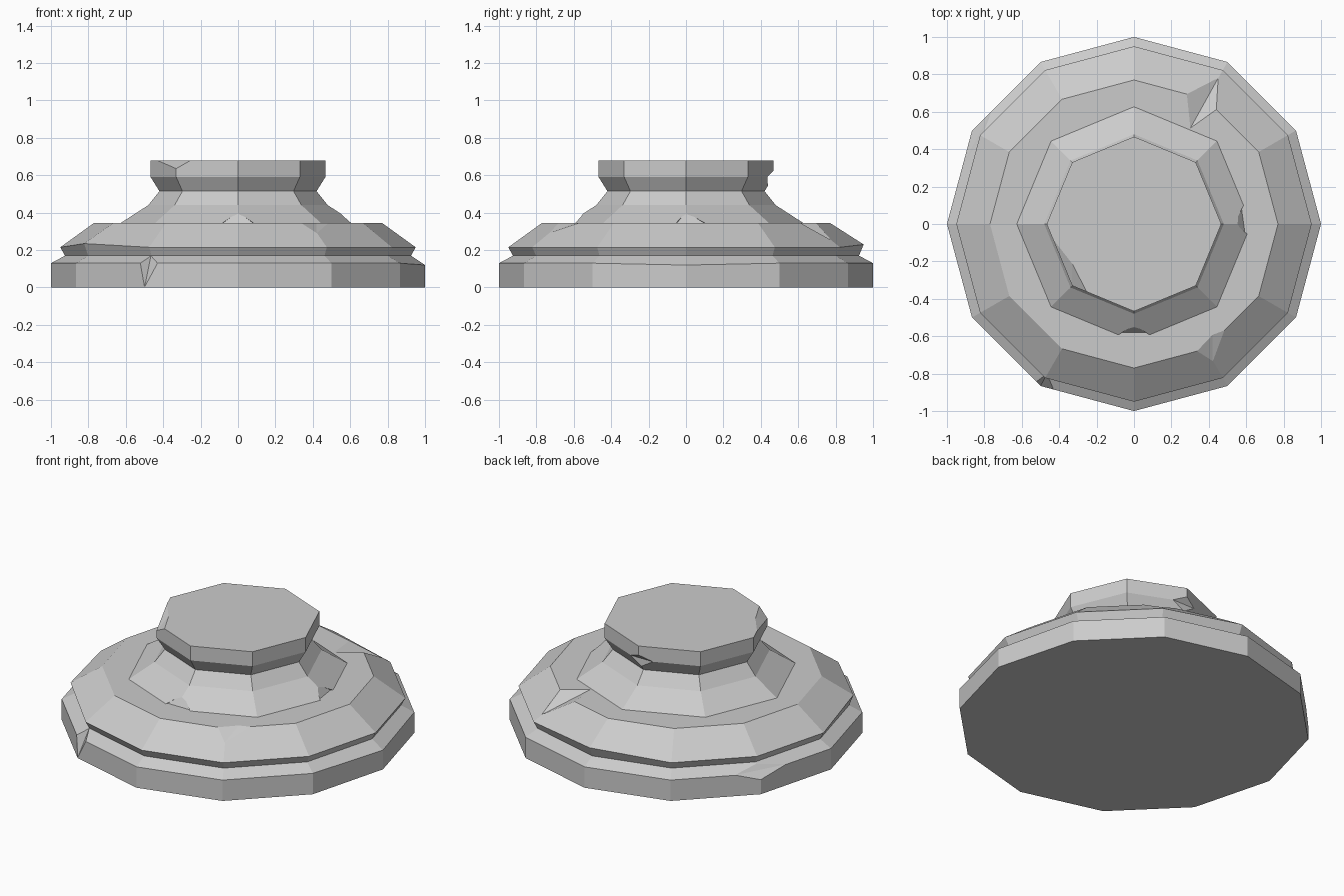
import bpy, bmesh
from math import cos, sin, tau
from mathutils import Vector

cube = bpy.data.objects.get("Cube")
if cube:
    bpy.data.objects.remove(cube)

stone = bpy.data.materials.new("grey_stone")
stone.use_nodes = True
stone.diffuse_color = (0.6, 0.6, 0.6, 1)
stone.node_tree.nodes["Principled BSDF"].inputs["Base Color"].default_value = (0.6, 0.6, 0.6, 1)


def add_object(name, bm):
    bmesh.ops.recalc_face_normals(bm, faces=bm.faces)
    mesh = bpy.data.meshes.new(name)
    bm.to_mesh(mesh)
    bm.free()
    mesh.materials.append(stone)
    obj = bpy.data.objects.new(name, mesh)
    bpy.context.collection.objects.link(obj)
    return obj


def turned(name, sides, profile, nudges=()):
    """Faceted solid from (radius, height) rings; nudges shift single corners in z."""
    bm = bmesh.new()
    rings = [[bm.verts.new((r * cos(tau * i / sides), r * sin(tau * i / sides), z))
              for i in range(sides)] for r, z in profile]
    for low, high in zip(rings, rings[1:]):
        for i in range(sides):
            j = (i + 1) % sides
            bm.faces.new((low[i], low[j], high[j], high[i]))
    bm.faces.new(rings[0])
    bm.faces.new(rings[-1])
    for ring, corner, dz in nudges:
        rings[ring][corner].co.z += dz
    return add_object(name, bm)


def chip(target, points):
    """Break away the convex hull of the given points."""
    bm = bmesh.new()
    for p in points:
        bm.verts.new(p)
    bmesh.ops.convex_hull(bm, input=bm.verts)
    cutter = add_object("chip_cutter", bm)
    cutter.hide_render = True
    mod = target.modifiers.new("chip", 'BOOLEAN')
    mod.operation = 'DIFFERENCE'
    mod.solver = 'EXACT'
    mod.object = cutter
    bpy.context.view_layer.objects.active = target
    bpy.ops.object.modifier_apply(modifier=mod.name)
    bpy.data.objects.remove(cutter)


# Twelve-sided stepped plinth
plinth = turned("plinth", 12,
                [(1, 0), (1, .13), (.925, .17), (.95, .215), (.77, .345)],
                [(3, 7, .02), (3, 3, .015), (1, 0, -.01)])

# Eight-sided flared neck
neck = turned("neck", 8,
              [(.63, .343), (.48, .44), (.42, .515), (.467, .59), (.467, .68)])

# Chips in the plinth: front foot, back rim, two on the upper shoulder
chip(plinth, [(-.5, -.867, 0), (-.465, -.80, .172), (-.53, -.848, .13),
              (-.43, -.885, .13), (-.55, -.98, .2)])
chip(plinth, [(-.867, .5, .09), (-.76, .607, .131), (-.914, .32, .131),
              (-.81, .468, .162), (-.95, .55, .2)])
chip(plinth, [(.30, .51, .346), (.45, .78, .25), (.28, .70, .346),
              (.44, .61, .346), (.42, .73, .5)])
chip(plinth, [(.33, -.685, .346), (.42, -.735, .29), (.50, -.56, .346),
              (.42, -.59, .346), (.45, -.75, .5)])

# Chips in the neck: left and front foot, top corner, back lip
chip(neck, [(.58, .12, .33), (.605, -.06, .33), (.545, 0, .405),
            (.75, .12, .33), (.75, -.12, .33), (.75, 0, .45)])
chip(neck, [(-.1, -.589, .33), (.1, -.589, .33), (0, -.545, .405),
            (-.12, -.75, .33), (.12, -.75, .33), (0, -.75, .45)])
chip(neck, [(-.44, -.07, .681), (-.25, -.365, .681), (-.331, -.331, .635),
            (-.33, -.21, .681), (-.5, -.5, .72)])
chip(neck, [(0, .468, .625), (0, .438, .54), (.08, .435, .59),
            (-.08, .435, .59), (0, .6, .59)])
